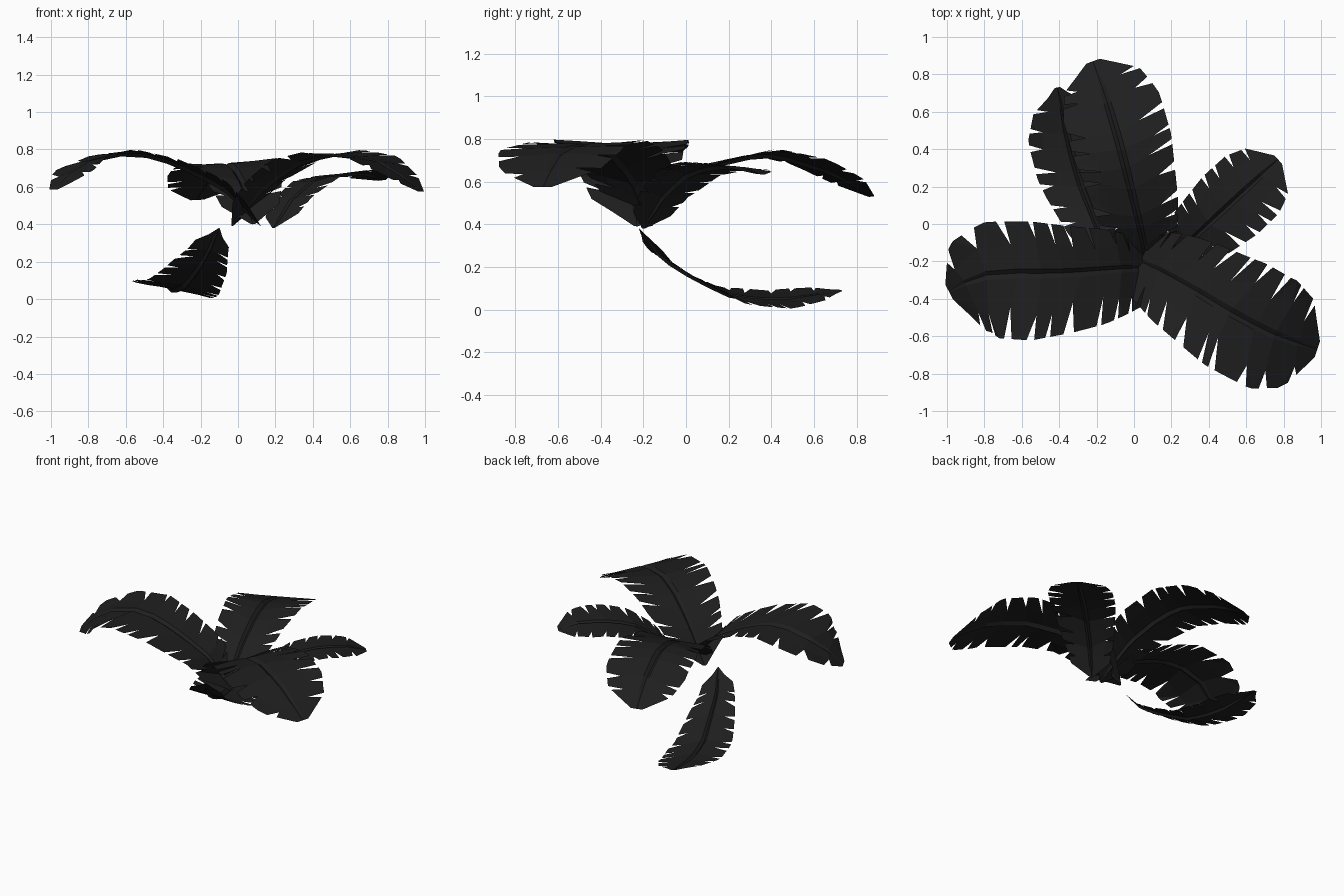
import bpy, bmesh, math, random
from mathutils import Vector

if "Cube" in bpy.data.objects:
    bpy.data.objects.remove(bpy.data.objects["Cube"])

random.seed(4)
mat = bpy.data.materials.new("charcoal leaf")
mat.diffuse_color = (0.0135, 0.0135, 0.0135, 1)
mat.use_nodes = True
mat.node_tree.nodes["Principled BSDF"].inputs["Base Color"].default_value = mat.diffuse_color

# Half-width of a leaf along its length (fraction of the full half-width)
PROFILE = [(0, .04), (.1, .58), (.3, .8), (.6, .99), (.78, .98), (.9, .78), (1, .14)]


def width(t):
    for (a, wa), (b, wb) in zip(PROFILE, PROFILE[1:]):
        if t <= b:
            return wa + (wb - wa) * (t - a) / (b - a)
    return PROFILE[-1][1]


def along(pts, t):
    """Point at fraction t of a polyline's length."""
    lens = [(b - a).length for a, b in zip(pts, pts[1:])]
    d = max(0, min(1, t)) * sum(lens)
    for a, b, l in zip(pts, pts[1:], lens):
        if d <= l:
            return a.lerp(b, d / l)
        d -= l
    return pts[-1].copy()


def leaf(name, spine, w_left, w_right, tilt, fold, teeth=8, taper=1.0):
    """Torn palm leaf: grooved midrib, solid inner blade, toothed outer blade."""
    pts = [Vector(p) for p in spine]
    bm = bmesh.new()

    def surf(t, f, side):
        # the inner blade lags behind the edge, so the teeth sweep forward
        tt = t - 0.06 * (1 - f) * min(1, 5 * t * (1 - t))
        p = along(pts, tt)
        tan = along(pts, tt + .12) - along(pts, tt - .12)
        lat = Vector((-tan.y, tan.x, 0)).normalized()
        lat = (lat + Vector((0, 0, tilt))).normalized()
        off = f * width(t) ** taper * (w_left if side > 0 else w_right)
        p += lat * off * side
        p.z += fold * off * (1 - t) ** 2
        if f == 0:
            p.z -= 0.018 * min(1, 6 * t * (1 - t))
        return bm.verts.new(p)

    # both sides share the same stations, so the midrib stays closed
    ts = [0, .1, .18]
    ts += [.18 + .82 * (i + random.uniform(-.22, .22)) / teeth for i in range(1, teeth)]
    ts.append(1)
    for side in (1, -1):
        cols = []
        for t in ts:
            cut = random.uniform(.45, .68) if .15 < t < .98 else .7
            te = t + (random.uniform(-.02, .02) if .15 < t < .98 else 0)
            cols.append([surf(t, 0, side), surf(t, .08, side), surf(te, cut, side), te])
        for a, b in zip(cols, cols[1:]):
            t0, t1 = a[3], b[3]
            g0 = random.uniform(.06, .2) * (t1 - t0) if t0 > .15 else 0
            g1 = random.uniform(.08, .22) * (t1 - t0) if .15 < t1 < 1 else 0
            # outer edge with a midpoint, so wide teeth follow the outline
            o0, o1 = surf(t0 + g0, 1, side), surf(t1 - g1, 1, side)
            om = surf((t0 + g0 + t1 - g1) / 2, 1, side)
            for q in [(a[0], b[0], b[1], a[1]), (a[1], b[1], b[2], a[2]),
                      (a[2], om, o0), (a[2], b[2], om), (b[2], o1, om)]:
                bm.faces.new(q if side > 0 else q[::-1])
    bmesh.ops.remove_doubles(bm, verts=bm.verts, dist=0.0005)
    bmesh.ops.recalc_face_normals(bm, faces=bm.faces)
    if sum(f.normal.z * f.calc_area() for f in bm.faces) < 0:
        bmesh.ops.reverse_faces(bm, faces=bm.faces)
    me = bpy.data.meshes.new(name)
    bm.to_mesh(me)
    bm.free()
    me.materials.append(mat)
    bpy.context.collection.objects.link(bpy.data.objects.new(name, me))


# Four arching leaves of the crown
leaf("left_leaf", [(.12, -.23, .39), (-.08, -.24, .6), (-.34, -.26, .73), (-.55, -.265, .79),
                   (-.75, -.26, .765), (-.9, -.31, .68), (-.99, -.36, .585)], .36, .28, 0, .2, 9)
leaf("front_right_leaf", [(-.03, -.17, .39), (.14, -.25, .6), (.32, -.35, .73), (.5, -.46, .78),
                          (.72, -.58, .755), (.86, -.63, .67), (.98, -.67, .575)], .32, .32, .02, .2, 9)
leaf("back_leaf", [(.08, -.24, .40), (.04, -.05, .58), (0, .12, .68), (-.06, .36, .735),
                   (-.12, .58, .69), (-.18, .76, .60), (-.22, .87, .53)], .26, .285, -.05, .1, 9)
leaf("small_right_leaf", [(.19, -.2, .38), (.29, -.1, .54), (.42, .02, .645), (.56, .15, .675),
                          (.68, .26, .67), (.77, .345, .635)], .21, .22, -.08, 0, 8)

# Fallen leaf hanging low at the back left
leaf("low_leaf", [(-.1, -.22, .38), (-.16, -.12, .25), (-.22, .04, .15), (-.29, .22, .065),
                  (-.35, .44, .047), (-.41, .73, .09)], .22, .22, .2, 0, 9, 1.4)
